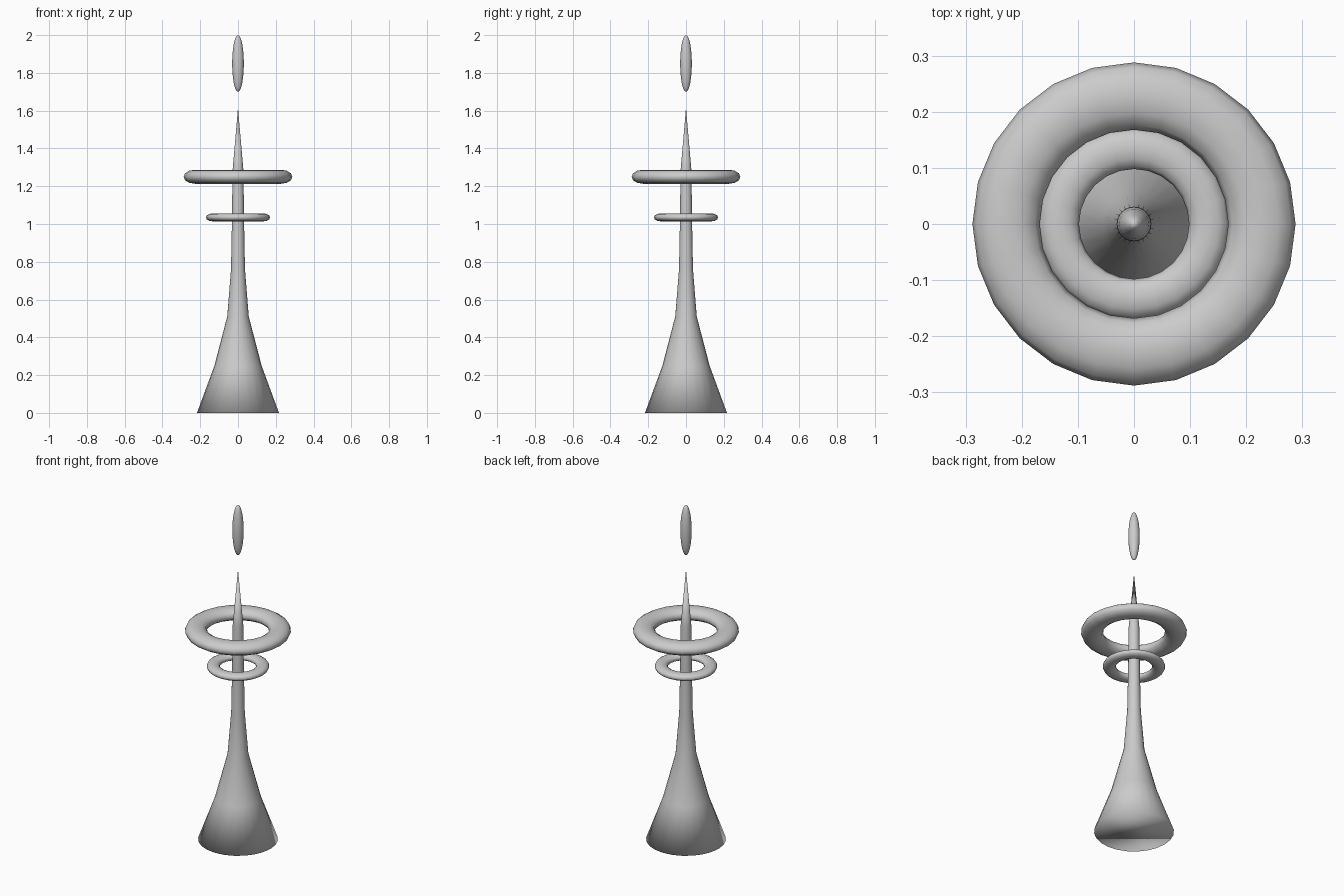
import bpy, bmesh, math

if "Cube" in bpy.data.objects:
    bpy.data.objects.remove(bpy.data.objects["Cube"])

grey = bpy.data.materials.new("plain grey")
grey.diffuse_color = (0.6, 0.6, 0.6, 1)
grey.use_nodes = True
grey.node_tree.nodes["Principled BSDF"].inputs["Base Color"].default_value = grey.diffuse_color
SIDES = 24


def finish(name, bm):
    bmesh.ops.recalc_face_normals(bm, faces=bm.faces)
    for f in bm.faces:
        f.smooth = True
    mesh = bpy.data.meshes.new(name)
    bm.to_mesh(mesh)
    bm.free()
    mesh.materials.append(grey)
    obj = bpy.data.objects.new(name, mesh)
    bpy.context.collection.objects.link(obj)
    return obj


def lathe(name, profile):
    """Turn (radius, z) points round the z axis; radius 0 makes a pole."""
    bm = bmesh.new()
    rings = []
    for r, z in profile:
        n = SIDES if r > 0 else 1
        rings.append([bm.verts.new((r * math.cos(math.tau * i / n),
                                    r * math.sin(math.tau * i / n), z)) for i in range(n)])
    for a, b in zip(rings, rings[1:]):
        for i in range(SIDES):
            j = (i + 1) % SIDES
            corners = [a[i % len(a)], a[j % len(a)], b[j % len(b)], b[i % len(b)]]
            bm.faces.new(list(dict.fromkeys(corners)))
    if len(rings[0]) > 1:
        bm.faces.new(rings[0][::-1])
    return finish(name, bm)


def ring(name, major, minor, half_height, z, tube=12):
    """Flattened torus."""
    bm = bmesh.new()
    loops = []
    for i in range(SIDES):
        a = math.tau * i / SIDES
        loop = []
        for k in range(tube):
            b = math.tau * k / tube
            r = major + minor * math.cos(b)
            loop.append(bm.verts.new((r * math.cos(a), r * math.sin(a),
                                      z + half_height * math.sin(b))))
        loops.append(loop)
    for i in range(SIDES):
        p, q = loops[i], loops[(i + 1) % SIDES]
        for k in range(tube):
            m = (k + 1) % tube
            bm.faces.new((p[k], q[k], q[m], p[m]))
    return finish(name, bm)


# Flared tower with a needle tip
lathe("tower", [(0.217, 0), (0.125, 0.25), (0.057, 0.51), (0.037, 0.76),
                (0.032, 1.02), (0.029, 1.28), (0, 1.615)])

# Two floating rings
ring("lower_ring", 0.134, 0.036, 0.021, 1.035)
ring("upper_ring", 0.228, 0.060, 0.037, 1.25)

# Floating spindle above the tip
lathe("spindle", [(0.031 * math.sin(math.pi * i / 12) if 0 < i < 12 else 0,
                   1.85 - 0.15 * math.cos(math.pi * i / 12)) for i in range(13)])
